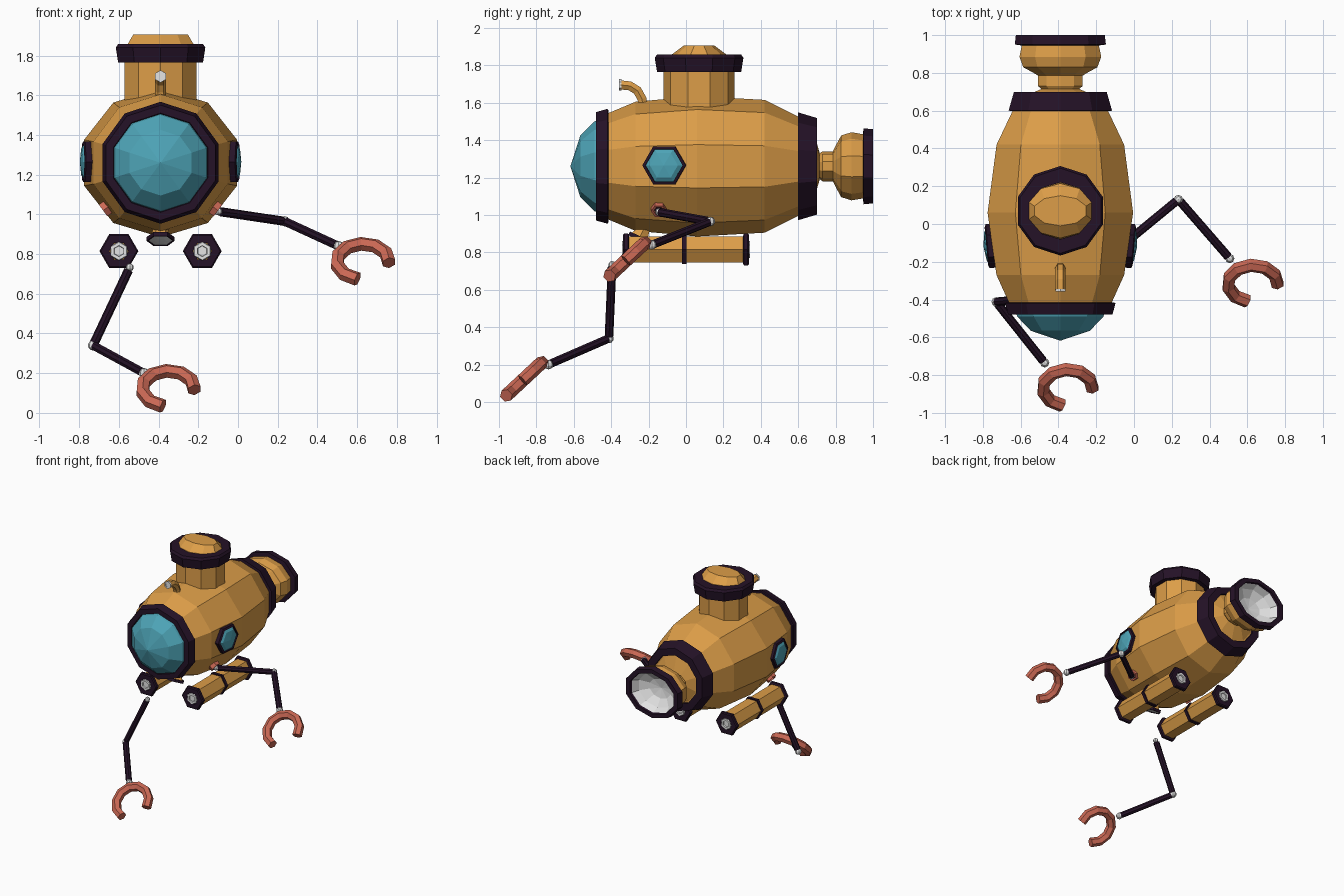
import bpy, bmesh, math
from mathutils import Vector as V

if "Cube" in bpy.data.objects:
    bpy.data.objects.remove(bpy.data.objects["Cube"])


def material(name, rgb):
    m = bpy.data.materials.new(name)
    m.diffuse_color = (*rgb, 1)
    m.use_nodes = True
    m.node_tree.nodes["Principled BSDF"].inputs["Base Color"].default_value = m.diffuse_color
    return m


GOLD = material("gold paint", (0.72, 0.34, 0.065))
DARK = material("dark purple rubber", (0.018, 0.006, 0.02))
TEAL = material("teal glass", (0.075, 0.37, 0.47))
SALMON = material("salmon metal", (0.60, 0.14, 0.09))
WHITE = material("pale metal", (0.78, 0.78, 0.78))

X, Y, Z = V((1, 0, 0)), V((0, 1, 0)), V((0, 0, 1))


def skin(name, rings, mat, loop=False, caps=False):
    """Joins equal rings of points into a flat-shaded mesh."""
    bm = bmesh.new()
    vs = [[bm.verts.new(p) for p in ring] for ring in rings]
    n = len(vs[0])
    for i in range(len(vs) if loop else len(vs) - 1):
        a, b = vs[i], vs[(i + 1) % len(vs)]
        for j in range(n):
            k = (j + 1) % n
            bm.faces.new((a[j], a[k], b[k], b[j]))
    if caps:
        bm.faces.new(vs[0])
        bm.faces.new(vs[-1])
    bmesh.ops.remove_doubles(bm, verts=bm.verts[:], dist=1e-5)
    bmesh.ops.recalc_face_normals(bm, faces=bm.faces[:])
    me = bpy.data.meshes.new(name)
    bm.to_mesh(me)
    bm.free()
    me.materials.append(mat)
    ob = bpy.data.objects.new(name, me)
    bpy.context.collection.objects.link(ob)
    return ob


def lathe(name, profile, mat, origin, axis, up, sides=10, loop=False, caps=False):
    """Profile points are (radius, distance along axis, optional side stretch)."""
    axis = V(axis).normalized()
    e1 = (V(up) - axis * V(up).dot(axis)).normalized()
    e2 = axis.cross(e1)
    rings = []
    for r, t, *s in profile:
        st = s[0] if s else 1
        rings.append([V(origin) + axis * t + e1 * r * math.cos(a) + e2 * r * st * math.sin(a)
                      for a in (math.tau * j / sides for j in range(sides))])
    return skin(name, rings, mat, loop, caps)


def sweep(name, path, radius, normal, mat, sides=6):
    """Tube along a flat path whose plane has the given normal."""
    rings = []
    for i, p in enumerate(path):
        t = (path[min(i + 1, len(path) - 1)] - path[max(i - 1, 0)]).normalized()
        e = t.cross(normal)
        rings.append([p + radius * (e * math.cos(a) + normal * math.sin(a))
                      for a in (math.tau * (j + 0.5) / sides for j in range(sides))])
    return skin(name, rings, mat, caps=True)


CX, CZ = -0.39, 1.26
hub = (CX, 0, CZ)

# Hull, nose and tail rings
lathe("hull", [(0.27, -0.45), (0.345, -0.27, 1.03), (0.375, 0.06, 1.08), (0.355, 0.42),
               (0.26, 0.61), (0.24, 0.68)], GOLD, hub, Y, Z, caps=True)
lathe("nose_ring", [(0.30, -0.415), (0.307, -0.42), (0.29, -0.48), (0.25, -0.48), (0.24, -0.45),
                    (0.24, -0.415)], DARK, hub, Y, Z, loop=True)
lathe("nose_dome", [(0.25, -0.455), (0.24, -0.49), (0.165, -0.565), (0, -0.618)],
      TEAL, hub, Y, Z)
lathe("tail_ring", [(0.24, 0.595), (0.288, 0.60), (0.258, 0.70), (0.20, 0.70), (0.20, 0.65)],
      DARK, hub, Y, Z, loop=True)

# Tail thruster, wider than it is tall
W = 1.25
lathe("thruster", [(0.19, 0.68), (0.07, 0.715, 1.5), (0.08, 0.73, 1.55), (0.08, 0.785, 1.55),
                   (0.11, 0.80, 1.35), (0.165, 0.83, W), (0.182, 0.885, W), (0.17, 0.955, W)],
      GOLD, hub, Y, Z)
lathe("thruster_ring", [(0.17, 0.945, W), (0.203, 0.95, W), (0.198, 1.0, W), (0.165, 1.0, W),
                        (0.16, 0.95, W)], DARK, hub, Y, Z, loop=True)
lathe("thruster_bowl", [(0.165, 0.985, W), (0.14, 0.93, W), (0.08, 0.89, W), (0, 0.875)],
      WHITE, hub, Y, Z)

# Conning tower with collar and hatch
base = (CX, 0.07, 0)
lathe("tower", [(0.19, 1.52), (0.19, 1.80)], GOLD, base, Z, Y, caps=True)
lathe("tower_collar", [(0.225, 1.765), (0.237, 1.84), (0.225, 1.858), (0.15, 1.858, 1.1),
                       (0.15, 1.765, 1.1)], DARK, base, Z, Y, loop=True, sides=10)
lathe("hatch", [(0.15, 1.80, 1.15), (0.145, 1.858, 1.2), (0.08, 1.907, 1.8)],
      GOLD, base, Z, Y, caps=True)

# Periscope
scope = [V((CX, y, z)) for y, z in
         ((-0.23, 1.57), (-0.235, 1.62), (-0.26, 1.665), (-0.30, 1.69), (-0.35, 1.695))]
sweep("periscope", scope, 0.028, X, GOLD)
lathe("periscope_rim", [(0.031, 0), (0.031, 0.012), (0.02, 0.012), (0.018, 0)],
      WHITE, (CX, -0.357, 1.695), Y, Z, sides=6, loop=True)
lathe("periscope_lens", [(0.022, 0), (0, 0)], WHITE, (CX, -0.353, 1.695), Y, Z, sides=6)

for s, side in ((-1, "left"), (1, "right")):
    # Side porthole, following the hull slope
    at, out = (CX + s * 0.36, -0.115, 1.265), (s, -0.09, 0)
    lathe(side + "_porthole_frame", [(0.117, -0.02), (0.117, 0.025), (0.10, 0.032),
                                     (0.095, -0.02)], DARK, at, out, Y, sides=6, loop=True)
    lathe(side + "_porthole_glass", [(0.103, 0.02), (0.075, 0.037), (0, 0.047)],
          TEAL, at, out, Y, sides=6)
    # Arm socket
    at, out = (CX + s * 0.275, -0.145, 1.03), (s * 0.81, 0, -0.59)
    lathe(side + "_arm_socket", [(0.042, -0.04), (0.042, 0.018), (0.028, 0.018), (0.024, 0.0)],
          SALMON, at, out, Y, sides=6, caps=True)
    lathe(side + "_socket_core", [(0.026, 0.004), (0, 0.004)], DARK, at, out, Y, sides=6)
    # Ballast tank with bands and end caps
    at = (CX + s * 0.21, 0, 0.815)
    lathe(side + "_tank", [(0.08, -0.32), (0.08, 0.32)], GOLD, at, Y, X, sides=6, caps=True)
    lathe(side + "_tank_band", [(0.09, -0.022), (0.09, 0.002)], DARK, at, Y, X, sides=6, caps=True)
    for e, end in ((-1, "front"), (1, "back")):
        lathe(f"{side}_tank_{end}_rim", [(0.085, e * 0.305), (0.098, e * 0.31), (0.098, e * 0.33),
                                         (0.09, e * 0.337), (0.048, e * 0.337), (0.048, e * 0.31)],
              DARK, at, Y, X, sides=6, loop=True)
        lathe(f"{side}_tank_{end}_cap", [(0.05, e * 0.33), (0.045, e * 0.342), (0.028, e * 0.342),
                                         (0.026, e * 0.332), (0, e * 0.332)],
              WHITE, at, Y, Z, sides=6)

# Belly lamp facing down and forward
lamp, aim = (CX, -0.25, 0.875), (0, -0.42, -0.9)
lathe("lamp_mount", [(0.03, -0.09), (0.045, -0.03), (0.062, 0.0)], GOLD, lamp, aim, X,
      sides=6, caps=True)
lathe("lamp_rim", [(0.062, -0.012), (0.07, -0.012), (0.07, 0.01), (0.062, 0.01)], DARK,
      lamp, aim, X, sides=6, loop=True)
lathe("lamp_lens", [(0.064, 0.006), (0.03, 0.01), (0, 0.011)], WHITE, lamp, aim, X, sides=6)


def joint(name, p, r):
    lathe(name, [(r * math.sin(a), -r * math.cos(a)) for a in
                 (math.pi * i / 5 for i in range(6))], WHITE, p, Z, Y, sides=8)


def rod(name, a, b):
    d = V(b) - V(a)
    lathe(name, [(0.023, 0.015), (0.023, d.length - 0.015)], DARK, a, d, X if abs(d.x) < 0.2 else Z,
          sides=8, caps=True)


# Arms: shoulder, elbow, wrist and a tilted open claw
lift = V((0, 0.73, 0.68)).normalized()
for side, shoulder, elbow, wrist in (
        ("right", (-0.10, -0.145, 1.015), (0.235, 0.13, 0.965), (0.507, -0.183, 0.84)),
        ("left", (-0.545, -0.395, 0.733), (-0.73, -0.412, 0.34), (-0.473, -0.735, 0.20))):
    joint(side + "_shoulder", shoulder, 0.02)
    joint(side + "_elbow", elbow, 0.026)
    joint(side + "_wrist", wrist, 0.026)
    rod(side + "_upper_arm", shoulder, elbow)
    rod(side + "_forearm", elbow, wrist)
    c = V(wrist) + V((0.122, -0.132, -0.078))
    arc = [c + 0.132 * (X * math.cos(a) + lift * math.sin(a))
           for a in (math.radians(-4 + 262 * i / 8) for i in range(9))]
    sweep(side + "_claw", arc, 0.036, X.cross(lift), SALMON)
